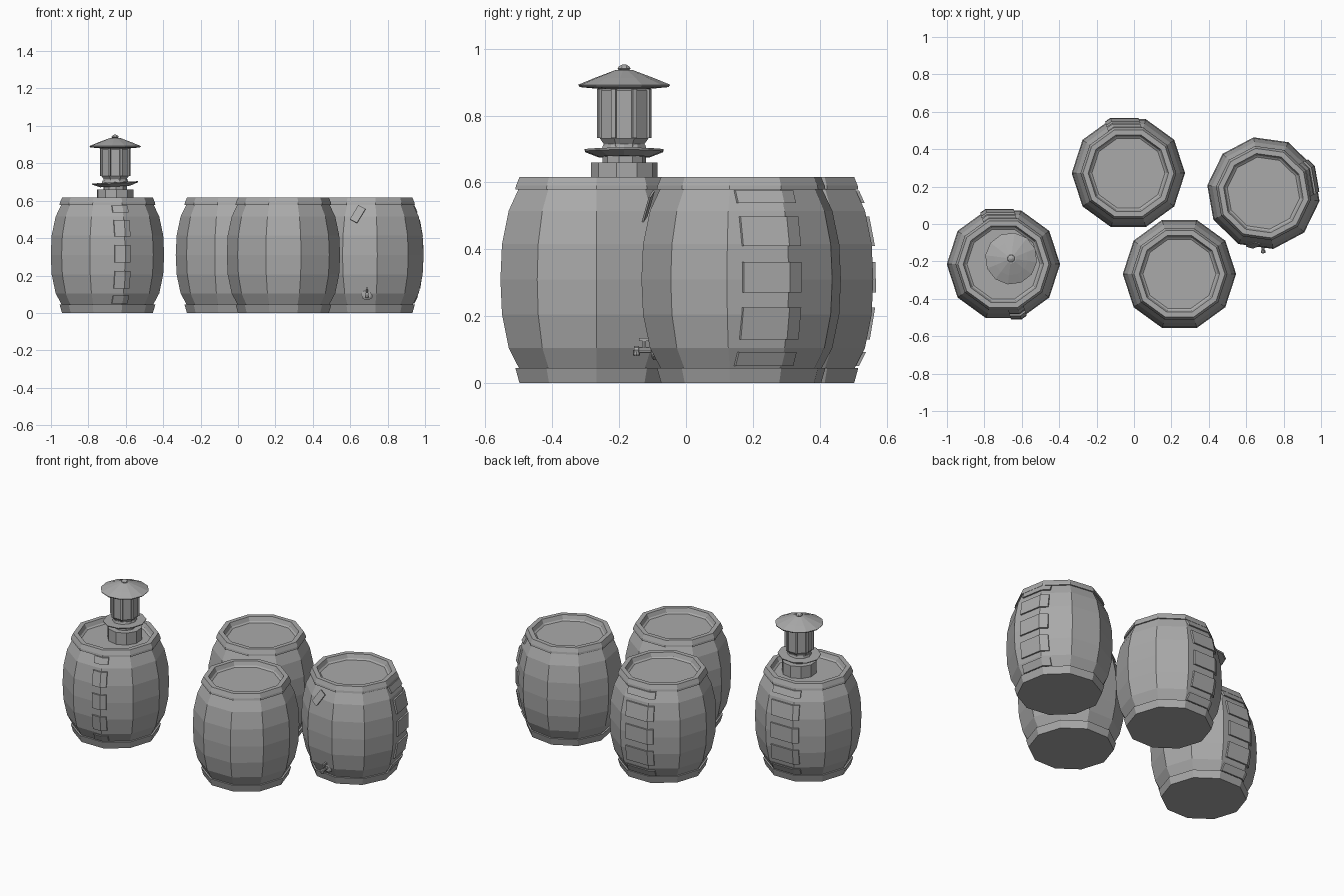
import bpy, bmesh
from math import sin, cos, pi, radians
from mathutils import Matrix, Vector

cube = bpy.data.objects.get("Cube")
if cube:
    bpy.data.objects.remove(cube, do_unlink=True)

grey = bpy.data.materials.new("plain_grey")
grey.use_nodes = True
grey.diffuse_color = (0.4, 0.4, 0.4, 1)
grey.node_tree.nodes["Principled BSDF"].inputs["Base Color"].default_value = (0.4, 0.4, 0.4, 1)


def finish(name, bm, matrix):
    bmesh.ops.remove_doubles(bm, verts=bm.verts, dist=0.0001)
    bmesh.ops.recalc_face_normals(bm, faces=bm.faces)
    mesh = bpy.data.meshes.new(name)
    bm.to_mesh(mesh)
    bm.free()
    mesh.materials.append(grey)
    obj = bpy.data.objects.new(name, mesh)
    bpy.context.collection.objects.link(obj)
    obj.matrix_world = matrix
    return obj


def lathe(name, profile, sides, matrix):
    """Turn a radius/height profile around z."""
    bm = bmesh.new()
    rings = [[bm.verts.new((r * cos(2 * pi * i / sides), r * sin(2 * pi * i / sides), z))
              for i in range(sides)] for r, z in profile if r > 0]
    for low, high in zip(rings, rings[1:]):
        for i in range(sides):
            j = (i + 1) % sides
            bm.faces.new((low[i], low[j], high[j], high[i]))
    bm.faces.new(rings[0][::-1])
    bm.faces.new(rings[-1])
    return finish(name, bm, matrix)


def box(name, size, matrix):
    bm = bmesh.new()
    bmesh.ops.create_cube(bm, size=1)
    bmesh.ops.scale(bm, vec=size, verts=bm.verts)
    return finish(name, bm, matrix)


# Barrel body: bulging staves
STAVES = [(0.245, 0.045), (0.277, 0.105), (0.298, 0.205), (0.303, 0.31),
          (0.298, 0.415), (0.277, 0.515), (0.247, 0.578)]
# Hoops at both ends, raised rim and recessed lid
BARREL = ([(0.243, 0), (0.256, 0.045)] + STAVES
          + [(0.256, 0.578), (0.254, 0.59), (0.243, 0.616), (0.215, 0.616),
             (0.205, 0.592), (0.195, 0.585)])


def stave_radius(z):
    for (r0, z0), (r1, z1) in zip(STAVES, STAVES[1:]):
        if z <= z1:
            return r0 + (r1 - r0) * (z - z0) / (z1 - z0)
    return STAVES[-1][0]


def strip(name, matrix, corner, inner, outer):
    """Column of raised plates bent around one stave corner of the barrel."""
    rows = [(0.05, 0.092), (0.13, 0.225), (0.27, 0.362), (0.41, 0.498), (0.538, 0.575)]
    bm = bmesh.new()
    a = radians(corner)
    step = radians(36)
    for z0, z1 in rows:
        grid = []
        for z in (z0, z1):
            row = []
            for grow in (-0.004, 0.01):
                r = stave_radius(z) + grow
                p = Vector((r * cos(a), r * sin(a), z))
                before = Vector((r * cos(a - step), r * sin(a - step), z))
                after = Vector((r * cos(a + step), r * sin(a + step), z))
                row += [p + (before - p).normalized() * inner, p,
                        p + (after - p).normalized() * outer]
            grid.append([bm.verts.new(c) for c in row])
        lo, hi = grid
        loop = (0, 1, 2, 5, 4, 3)
        for i, j in zip(loop, loop[1:] + loop[:1]):
            bm.faces.new((lo[i], lo[j], hi[j], hi[i]))
        for ring in grid:
            bm.faces.new((ring[0], ring[1], ring[4], ring[3]))
            bm.faces.new((ring[1], ring[2], ring[5], ring[4]))
    return finish(name, bm, matrix)


# Four barrels
places = {"left_barrel": (-0.698, -0.215, 0), "back_barrel": (-0.03, 0.272, 0),
          "front_barrel": (0.243, -0.267, 0), "right_barrel": (0.692, 0.165, -8)}
frames = {}
for name, (x, y, turn) in places.items():
    frames[name] = Matrix.Translation((x, y, 0)) @ Matrix.Rotation(radians(turn), 4, "Z")
    lathe(name, BARREL, 10, frames[name])

# Raised plate strips
strip("back_barrel_strip", frames["back_barrel"], 108, 0.15, 0.035)
strip("left_barrel_back_strip", frames["left_barrel"], 108, 0.15, 0.035)
strip("left_barrel_front_strip", frames["left_barrel"], 288, 0.055, 0.035)
strip("right_barrel_strip", frames["right_barrel"], 36, 0.14, 0.05)

# Paper note on the right barrel
note = Matrix.Translation((0.64, -0.113, 0.528)) @ Matrix.Rotation(radians(-8), 4, "Z") \
    @ Matrix.Rotation(radians(-20), 4, "X") @ Matrix.Rotation(radians(28), 4, "Y")
box("paper_note", (0.045, 0.006, 0.09), note)

# Tap on the right barrel
tap = Matrix.Translation((0.69, -0.09, 0.098))
forward = tap @ Matrix.Rotation(radians(90), 4, "X")
lathe("tap_flange", [(0.031, -0.03), (0.031, 0.008), (0.02, 0.014)], 10, forward)
lathe("tap_pipe", [(0.009, 0), (0.009, 0.05), (0.012, 0.052), (0.012, 0.066)], 8, forward)
lathe("tap_spout", [(0.008, -0.018), (0.011, -0.012), (0.011, 0)], 8,
      Matrix.Translation((0.69, -0.148, 0.098)))
lathe("tap_stem", [(0.006, 0), (0.006, 0.03)], 6, Matrix.Translation((0.69, -0.125, 0.1)))
box("tap_handle", (0.012, 0.03, 0.01), Matrix.Translation((0.69, -0.125, 0.13)))

# Lantern on the left barrel
lamp = Matrix.Translation((-0.657, -0.185, 0)) @ Matrix.Rotation(radians(22.5), 4, "Z")
lathe("lantern_base", [(0.1, 0.58), (0.1, 0.66), (0.065, 0.66), (0.065, 0.68)], 10, lamp)
tilt = Matrix.Translation((-0.657, -0.185, 0.688)) @ Matrix.Rotation(radians(-3), 4, "Y")
lathe("lantern_tray", [(0.08, -0.012), (0.122, 0.004), (0.124, 0.01), (0.07, 0.011),
                       (0.066, 0.024)], 10, tilt)
lathe("lantern_body", [(0.065, 0.695), (0.066, 0.715), (0.079, 0.732), (0.079, 0.875),
                       (0.07, 0.885)], 8, lamp)
for i in range(8):
    a = pi * i / 4
    box("lantern_post", (0.012, 0.014, 0.146),
        lamp @ Matrix.Rotation(a, 4, "Z") @ Matrix.Translation((0.079, 0, 0.806)))
lathe("lantern_roof", [(0.08, 0.88), (0.134, 0.885), (0.139, 0.892), (0.09, 0.912),
                       (0.026, 0.936)], 12, lamp)
lathe("lantern_knob", [(0.01, 0.93), (0.021, 0.94), (0.017, 0.947), (0.005, 0.953)], 8, lamp)
